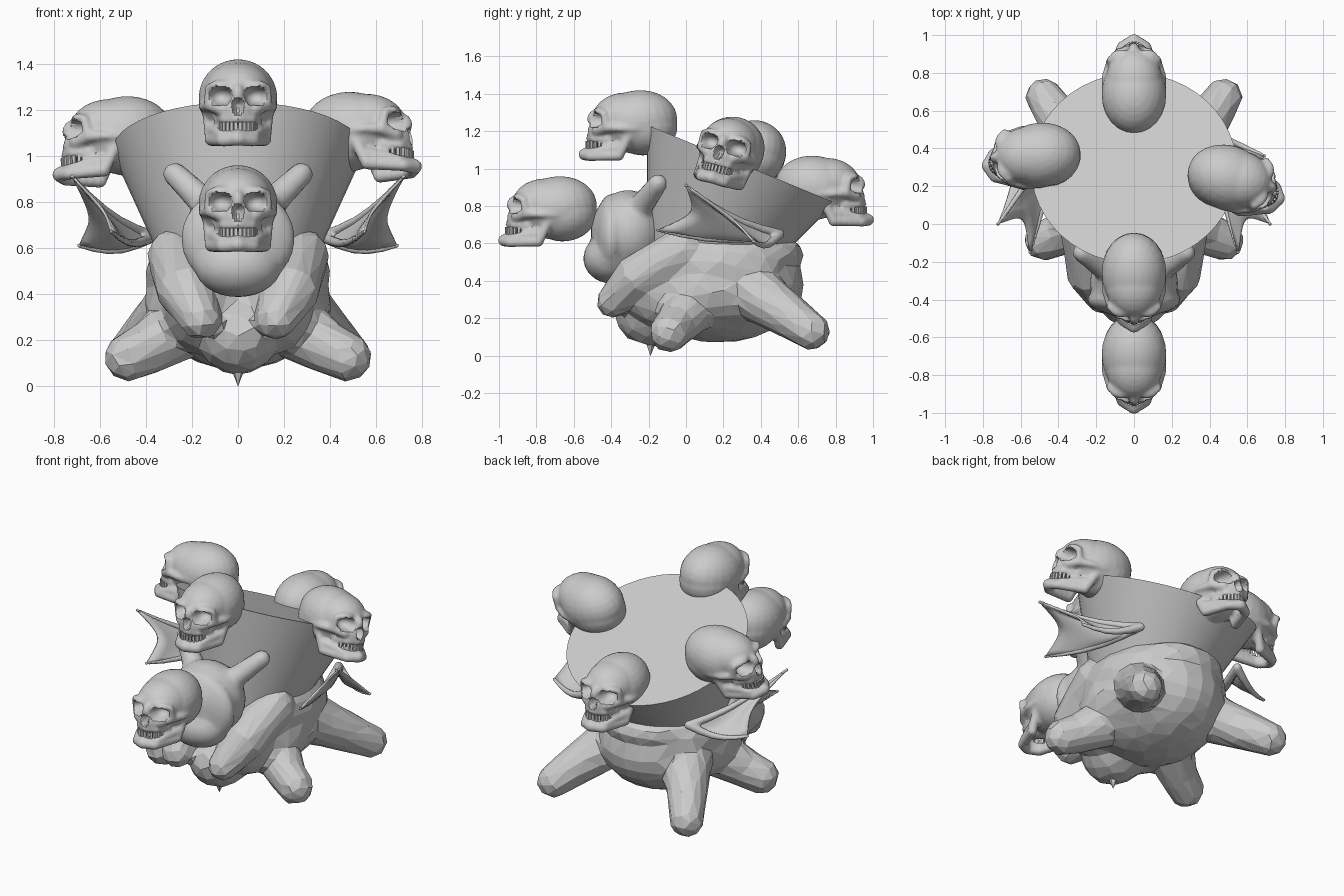
import bpy, bmesh
from math import sin, cos, pi, radians, atan2, sqrt
from mathutils import Vector, Matrix

if "Cube" in bpy.data.objects:
    bpy.data.objects.remove(bpy.data.objects["Cube"])

T = Matrix.Translation

# Unit ball template reused by every rounded part
_bm = bmesh.new()
bmesh.ops.create_uvsphere(_bm, u_segments=24, v_segments=14, radius=1)
BALL = bpy.data.meshes.new('ball_template')
_bm.to_mesh(BALL)
_bm.free()


def make(name, bm):
    me = bpy.data.meshes.new(name)
    bm.to_mesh(me)
    bm.free()
    ob = bpy.data.objects.new(name, me)
    bpy.context.scene.collection.objects.link(ob)
    return ob


def ball(bm, c, r, tilt=0):
    m = T(c) @ Matrix.Rotation(tilt, 4, 'X') @ Matrix.Diagonal((*r, 1))
    BALL.transform(m)
    bm.from_mesh(BALL)
    BALL.transform(m.inverted())


def pair(bm, c, r):
    for s in (-1, 1):
        ball(bm, (s * c[0], c[1], c[2]), r)


def limb(bm, *stops):
    """Mirrored chain of balls through (x, y, z, radius) stops."""
    for a, b in zip(stops, stops[1:]):
        for i in range(7):
            p = [u + (v - u) * i / 6 for u, v in zip(a, b)]
            pair(bm, p[:3], (p[3],) * 3)


def fuse(ob, voxel, smooth=0, ratio=1.0):
    """Merge overlapping parts into one skin, then simplify."""
    m = ob.modifiers.new('fuse', 'REMESH')
    m.mode, m.voxel_size = 'VOXEL', voxel
    if smooth:
        m = ob.modifiers.new('smooth', 'SMOOTH')
        m.factor, m.iterations = 0.5, smooth
    if ratio < 1:
        m = ob.modifiers.new('simplify', 'DECIMATE')
        m.ratio = ratio
    dg = bpy.context.evaluated_depsgraph_get()
    me = bpy.data.meshes.new_from_object(ob.evaluated_get(dg))
    ob.modifiers.clear()
    ob.data = me


# Faceted body with arms, four splayed legs and belly
bm = bmesh.new()
ball(bm, (0, 0.18, 0.38), (0.39, 0.45, 0.31))
pair(bm, (0.20, 0.17, 0.48), (0.20, 0.36, 0.20))
pair(bm, (0.20, 0.13, 0.36), (0.205, 0.30, 0.20))
ball(bm, (0, 0.38, 0.54), (0.30, 0.25, 0.13))
pair(bm, (0.15, -0.10, 0.36), (0.18, 0.24, 0.22))
ball(bm, (0, -0.17, 0.22), (0.18, 0.21, 0.17))
limb(bm, (0.27, -0.02, 0.56, 0.125), (0.23, -0.26, 0.42, 0.125), (0.165, -0.39, 0.29, 0.088))
limb(bm, (0.26, 0.02, 0.25, 0.14), (0.38, -0.05, 0.17, 0.115), (0.475, -0.09, 0.125, 0.105))
limb(bm, (0.26, 0.36, 0.34, 0.15), (0.475, 0.67, 0.13, 0.10))
body = make('body', bm)
fuse(body, 0.022, smooth=2, ratio=0.05)
body.data.shade_flat()

# Small spike under the belly
bm = bmesh.new()
bmesh.ops.create_cone(bm, cap_ends=True, segments=5, radius1=0.001, radius2=0.05, depth=0.12,
                      matrix=T((0, -0.19, 0.06)))
make('belly_spike', bm)

# Rounded head with a hood ridge and two blunt horns
bm = bmesh.new()
ball(bm, (0, -0.31, 0.66), (0.235, 0.20, 0.225))
ball(bm, (0, -0.40, 0.64), (0.25, 0.09, 0.225))
ball(bm, (0, -0.40, 0.52), (0.19, 0.15, 0.135))
limb(bm, (0.15, -0.24, 0.80, 0.065), (0.275, -0.15, 0.92, 0.052))
head = make('head', bm)
fuse(head, 0.018, smooth=3, ratio=0.3)
head.data.shade_smooth()
head.data.set_sharp_from_angle(angle=radians(35))

# Tilted bowl with a closed top
tilt = atan2(-0.41, 0.99)
bm = bmesh.new()
bmesh.ops.create_cone(bm, cap_ends=True, segments=48, radius1=0.30, radius2=0.545, depth=0.59,
                      matrix=T((0, 0.295, 1.025)) @ Matrix.Rotation(tilt, 4, 'X') @ T((0, 0, -0.295)))
bowl = make('bowl', bm)
bowl.data.shade_smooth()
bowl.data.set_sharp_from_angle(angle=radians(30))

# Bat wings: scalloped membrane fanned from a root to three tips
R = Vector((0.37, 0.50, 0.65))
tips = [Vector(p) for p in ((0.69, 0.36, 0.61), (0.72, 0.0, 0.91), (0.55, -0.15, 0.67))]


def wing_point(edge, s, sag=0.0):
    p = R.lerp(edge, s)
    p.z -= (0.04 + sag) * sin(pi * s)
    return p


bm = bmesh.new()
N, M = 10, 8
for P, Q in zip(tips, tips[1:]):
    rows = []
    for i in range(N + 1):
        t = i / N
        edge = P.lerp(Q, t).lerp(R, 0.17 * sin(pi * t))
        rows.append([bm.verts.new(wing_point(edge, j / M, 0.03 * sin(pi * t))) for j in range(M + 1)])
    for a, b in zip(rows, rows[1:]):
        for j in range(M):
            bm.faces.new((a[j], b[j], b[j + 1], a[j + 1]))
bmesh.ops.remove_doubles(bm, verts=bm.verts[:], dist=0.0005)
bmesh.ops.recalc_face_normals(bm, faces=bm.faces[:])
wing = make('wing_membranes', bm)
m = wing.modifiers.new('thickness', 'SOLIDIFY')
m.thickness, m.offset = 0.012, 0
wing.modifiers.new('mirror', 'MIRROR')
wing.data.shade_smooth()

bm = bmesh.new()
for tip in tips:
    limb(bm, *[(*wing_point(tip, j / 5), 0.026 - 0.003 * j) for j in range(6)])
bones = make('wing_bones', bm)
fuse(bones, 0.008, smooth=2, ratio=0.5)
bones.data.shade_smooth()

# Skull: fused bone mass, origin at the centre of the cranium, facing -y
bm = bmesh.new()
ball(bm, (0, 0.0, 0.025), (0.172, 0.215, 0.168), 0.15)
ball(bm, (0, 0.03, 0.0), (0.165, 0.185, 0.155))
ball(bm, (0, -0.06, 0.045), (0.152, 0.18, 0.137))
ball(bm, (0, -0.19, -0.03), (0.085, 0.08, 0.085))
ball(bm, (0, -0.225, 0.04), (0.03, 0.045, 0.05))
pair(bm, (0.068, -0.195, 0.08), (0.06, 0.04, 0.025))
limb(bm, (0.075, -0.215, -0.02, 0.03), (0.12, -0.165, -0.005, 0.028),
     (0.155, -0.09, -0.01, 0.018), (0.15, -0.01, -0.01, 0.022))
limb(bm, (0.125, -0.18, 0.07, 0.02), (0.128, -0.165, 0.0, 0.022))
# jaw
limb(bm, (0.135, -0.04, -0.04, 0.022), (0.115, -0.10, -0.155, 0.03),
     (0.065, -0.25, -0.160, 0.027), (0.0, -0.285, -0.150, 0.032))
limb(bm, (0.115, -0.10, -0.11, 0.024), (0.075, -0.23, -0.13, 0.018), (0.0, -0.27, -0.125, 0.018))
# upper gum
limb(bm, (0.085, -0.15, -0.07, 0.022), (0.06, -0.23, -0.068, 0.02), (0.0, -0.255, -0.066, 0.02))
skull = make('front_skull', bm)
fuse(skull, 0.011, smooth=4)

# Eye sockets and nose hole pressed into the face
for c, r in (((0.077, -0.22, 0.035), (0.05, 0.07, 0.04)),
             ((-0.077, -0.22, 0.035), (0.05, 0.07, 0.04)),
             ((0, -0.26, -0.012), (0.023, 0.05, 0.034))):
    for v in skull.data.vertices:
        d = ((v.co.x - c[0]) / r[0]) ** 2 + ((v.co.z - c[2]) / r[2]) ** 2
        if d < 1 and v.co.y < c[1] + 0.08:
            v.co.y = max(v.co.y, c[1] + r[1] * sqrt(1 - d))

# Two arcs of teeth
bm = bmesh.new()
for z in (-0.088, -0.108):
    for i in range(14):
        a = radians(-80 + 160 * i / 13)
        m = T((0.083 * sin(a), -0.16 - 0.11 * cos(a), z)) @ Matrix.Rotation(a, 4, 'Z')
        bmesh.ops.create_cube(bm, size=1, matrix=m @ Matrix.Diagonal((0.014, 0.014, 0.02, 1)))
bm.from_mesh(skull.data)
bm.to_mesh(skull.data)
bm.free()
skull.data.shade_smooth()
skull.data.set_sharp_from_angle(angle=radians(40))

# Place the skulls: name, position, yaw, pitch, roll about x
for name, loc, yaw, pitch, roll in (
        ('front_skull', (0, -0.69, 0.765), 0, 0, 0),
        ('rim_front_skull', (0, -0.26, 1.225), 0, 0, 0),
        ('rim_back_skull', (0, 0.69, 0.875), 180, 0, 0),
        ('rim_right_skull', (0.495, 0.24, 1.085), 76, 1, -15),
        ('rim_left_skull', (-0.495, 0.36, 1.065), -86, 1, -12)):
    ob = skull
    if name != 'front_skull':
        ob = bpy.data.objects.new(name, skull.data)
        bpy.context.scene.collection.objects.link(ob)
    ob.matrix_world = (T(loc) @ Matrix.Rotation(radians(roll), 4, 'X')
                       @ Matrix.Rotation(radians(yaw), 4, 'Z')
                       @ Matrix.Rotation(radians(pitch), 4, 'X'))
bpy.data.meshes.remove(BALL)
